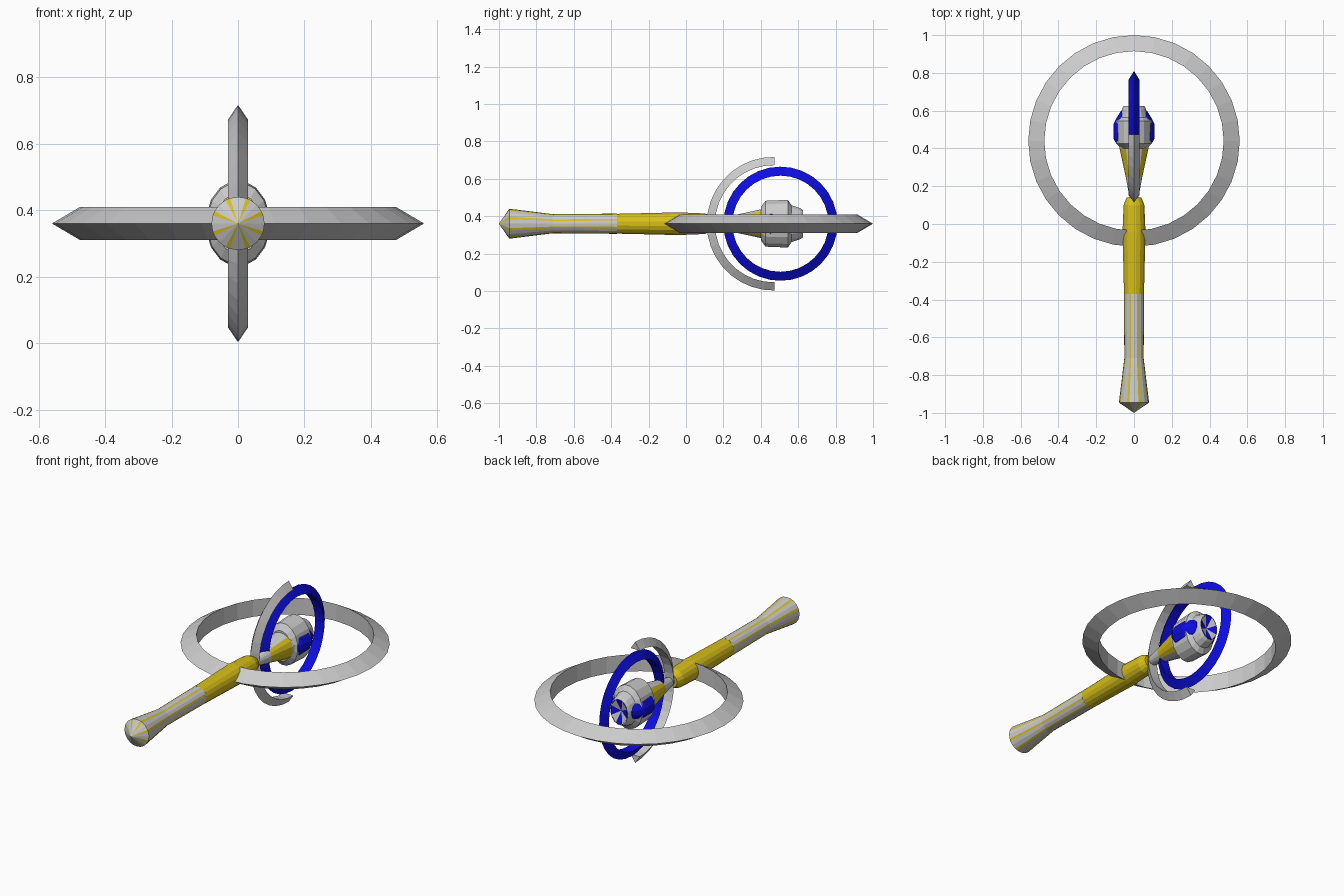
import bpy, bmesh, math
from mathutils import Vector

if "Cube" in bpy.data.objects:
    bpy.data.objects.remove(bpy.data.objects["Cube"])

ZC = 0.36  # height of the long axis


def material(name, rgb):
    m = bpy.data.materials.new(name)
    m.diffuse_color = (*rgb, 1)
    m.use_nodes = True
    m.node_tree.nodes["Principled BSDF"].inputs["Base Color"].default_value = m.diffuse_color
    return m


SILVER = material("silver", (0.60, 0.60, 0.60))
YELLOW = material("yellow", (0.68, 0.52, 0.01))
BLUE = material("blue", (0.004, 0.004, 0.75))
MATS = [SILVER, YELLOW, BLUE]


def finish(name, bm, rule):
    """Make an object; rule(centre) gives the material index of a face."""
    bmesh.ops.remove_doubles(bm, verts=bm.verts, dist=1e-5)
    bmesh.ops.recalc_face_normals(bm, faces=bm.faces)
    for f in bm.faces:
        f.material_index = rule(f.calc_center_median())
    me = bpy.data.meshes.new(name)
    bm.to_mesh(me)
    bm.free()
    for m in MATS:
        me.materials.append(m)
    ob = bpy.data.objects.new(name, me)
    bpy.context.collection.objects.link(ob)
    return ob


def turned(name, profile, angles, rule, sx=1.0, sz=1.0):
    """Revolve (y, radius) points around the long axis."""
    bm = bmesh.new()
    rings = [[bm.verts.new((sx * r * math.cos(a), y, ZC + sz * r * math.sin(a)))
              for a in angles] for y, r in profile]
    n = len(angles)
    for (p, q), (pa, pb) in zip(zip(rings, rings[1:]), zip(profile, profile[1:])):
        for i in range(n):
            j = (i + 1) % n
            if pa[1] == 0:
                bm.faces.new((p[i], q[j], q[i]))
            elif pb[1] == 0:
                bm.faces.new((p[i], p[j], q[i]))
            else:
                bm.faces.new((p[i], p[j], q[j], q[i]))
    return finish(name, bm, rule)


def blade_ring(name, cy, outer, inner, half, upright, mat, start=0, end=360, n=32):
    """Ring or arc with a triangular section, sharp edge outwards."""
    bm = bmesh.new()
    closed = end - start == 360
    secs = []
    for i in range(n if closed else n + 1):
        a = math.radians(start + (end - start) * i / n)
        sec = []
        for r, w in ((outer, 0), (inner, half), (inner, -half)):
            u, v = r * math.cos(a), r * math.sin(a)
            co = (w, cy + u, ZC + v) if upright else (v, cy + u, ZC + w)
            sec.append(bm.verts.new(co))
        secs.append(sec)
    pairs = list(zip(secs, secs[1:])) + ([(secs[-1], secs[0])] if closed else [])
    for s, t in pairs:
        for k in range(3):
            m = (k + 1) % 3
            bm.faces.new((s[k], s[m], t[m], t[k]))
    if not closed:
        bm.faces.new(secs[0])
        bm.faces.new(secs[-1])
    return finish(name, bm, lambda c: mat)


def even(n):
    return [2 * math.pi * (i + 0.5) / n for i in range(n)]


def axis_angle(c):
    return math.degrees(math.atan2(c.z - ZC, c.x))


# Grip: eight thin yellow stripes over silver, flared pommel
stripe_angles = []
for k in range(8):
    mid = 22.5 + 45 * k
    stripe_angles += [math.radians(mid + d) for d in (-5, 5, 22.5)]


def stripe(c):
    return 1 if abs((axis_angle(c) % 45) - 22.5) < 6 else 0


turned("grip", [(-1.0, 0), (-0.945, 0.08), (-0.71, 0.051), (-0.37, 0.054)],
       stripe_angles, stripe)

# Yellow upper handle
turned("upper_handle", [(-0.37, 0.054), (-0.2, 0.058), (-0.04, 0.062),
                        (0.10, 0.056), (0.14, 0.04), (0.14, 0)],
       even(16), lambda c: 1)


# Flaring neck with yellow side panels
def neck_rule(c):
    return 1 if 0.25 < c.y < 0.40 and abs(c.x) > abs(c.z - ZC) * 0.7 else 0


turned("neck", [(0.12, 0.02), (0.25, 0.045), (0.40, 0.078), (0.43, 0.085)],
       even(16), neck_rule)

# Silver head, tall and narrow
turned("head", [(0.40, 0), (0.40, 0.09), (0.425, 0.125), (0.545, 0.13),
                (0.565, 0.10), (0.61, 0.085), (0.625, 0.075)],
       even(16), lambda c: 0, sx=0.75)

# Blue side bulges of the head
turned("head_sides", [(0.42, 0), (0.425, 0.095), (0.45, 0.11), (0.53, 0.11),
                      (0.56, 0.095), (0.60, 0.07), (0.60, 0)],
       even(16), lambda c: 2, sz=0.75)

# Recessed rear cap with alternating wedges
turned("rear_cap", [(0.625, 0.075), (0.602, 0)], even(8),
       lambda c: 2 if round(axis_angle(c) / 45) % 2 == 0 else 0, sx=0.75)

# Large flat ring, upright half arc and upright blue ring
blade_ring("large_ring", 0.44, 0.56, 0.475, 0.05, False, 0)
blade_ring("half_arc", 0.468, 0.357, 0.313, 0.03, True, 0, 89, 271, 18)
blade_ring("inner_ring", 0.505, 0.305, 0.257, 0.03, True, 2)
